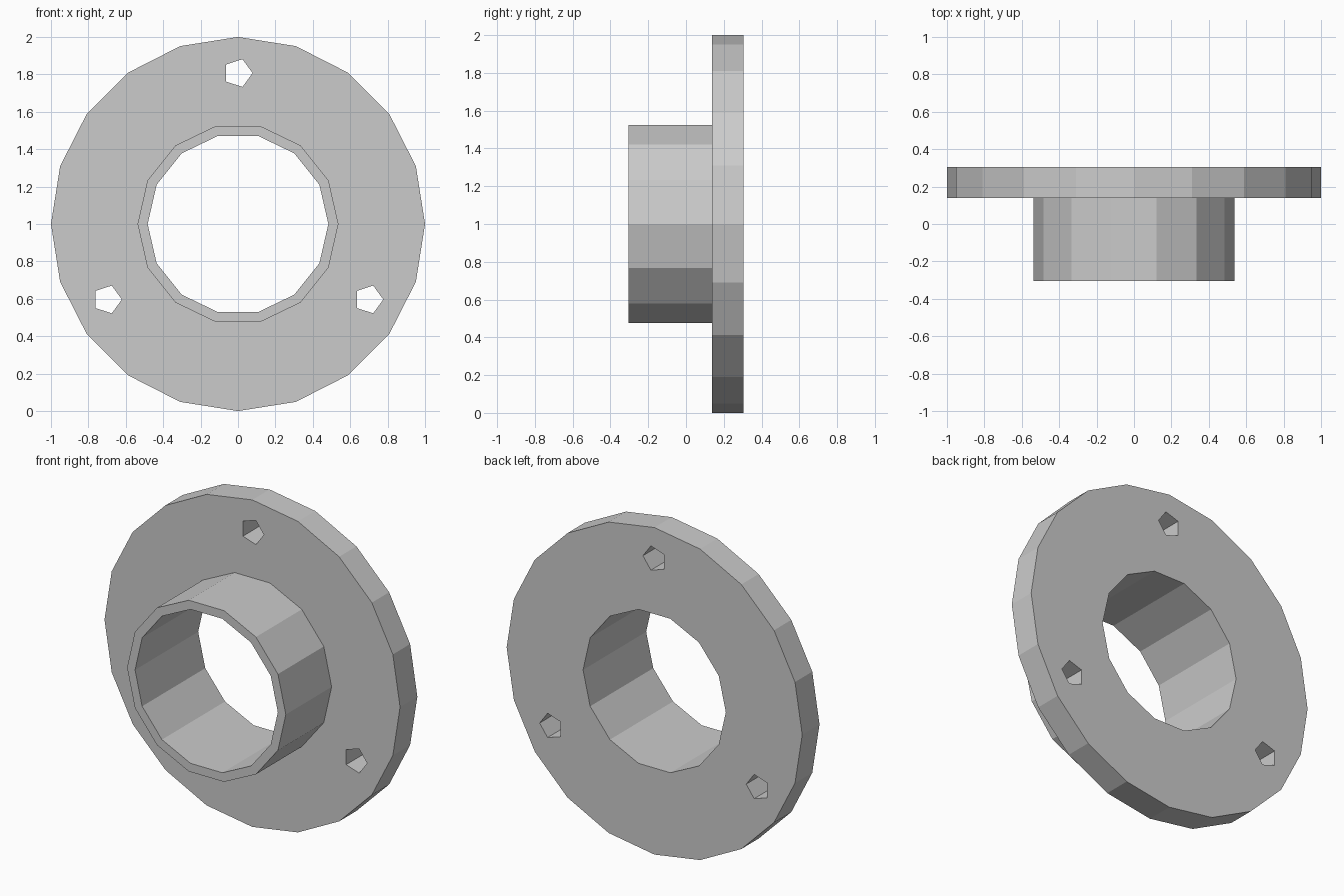
import bpy, bmesh
from math import sin, cos, pi, radians

if "Cube" in bpy.data.objects:
    bpy.data.objects.remove(bpy.data.objects["Cube"])

FRONT, MID, BACK = -0.305, 0.138, 0.305   # hub face, flange front, flange back
CZ = 1.0                                  # axis height

bm = bmesh.new()


def ring(sides, r, y, x=0.0, z=CZ):
    """Closed polygon of edges in a plane of constant y."""
    vs = [bm.verts.new((x + r * cos(2 * pi * i / sides), y,
                        z + r * sin(2 * pi * i / sides))) for i in range(sides)]
    for i in range(sides):
        bm.edges.new((vs[i], vs[(i + 1) % sides]))
    return vs


def wall(a, b):
    """Quads between two matching rings."""
    n = len(a)
    for i in range(n):
        j = (i + 1) % n
        bm.faces.new((a[i], a[j], b[j], b[i]))


def cap(rings, ny):
    """Fill the area between an outer ring and its holes."""
    edges = [bm.edges.get((r[i], r[(i + 1) % len(r)]))
             for r in rings for i in range(len(r))]
    bmesh.ops.triangle_fill(bm, edges=edges, use_beauty=True, normal=(0, ny, 0))


# Flange rim
rim_f, rim_b = ring(20, 1.0, MID), ring(20, 1.0, BACK)
# Hub outside and through bore
hub_f, hub_b = ring(14, 0.537, FRONT), ring(14, 0.537, MID)
bore_f, bore_b = ring(14, 0.483, FRONT), ring(14, 0.483, BACK)
# Three bolt holes on a circle
holes_f, holes_b = [], []
for deg in (90, 210, 330):
    x, z = 0.807 * cos(radians(deg)), CZ + 0.807 * sin(radians(deg))
    holes_f.append(ring(5, 0.078, MID, x, z))
    holes_b.append(ring(5, 0.078, BACK, x, z))

# Flat faces
cap([rim_f, hub_b] + holes_f, -1)
cap([rim_b, bore_b] + holes_b, 1)
cap([hub_f, bore_f], -1)

# Side walls
wall(rim_f, rim_b)
wall(hub_f, hub_b)
wall(bore_f, bore_b)
for a, b in zip(holes_f, holes_b):
    wall(a, b)

bmesh.ops.recalc_face_normals(bm, faces=bm.faces)
mesh = bpy.data.meshes.new("flanged_bushing")
bm.to_mesh(mesh)
bm.free()
bpy.context.collection.objects.link(bpy.data.objects.new("flanged_bushing", mesh))
